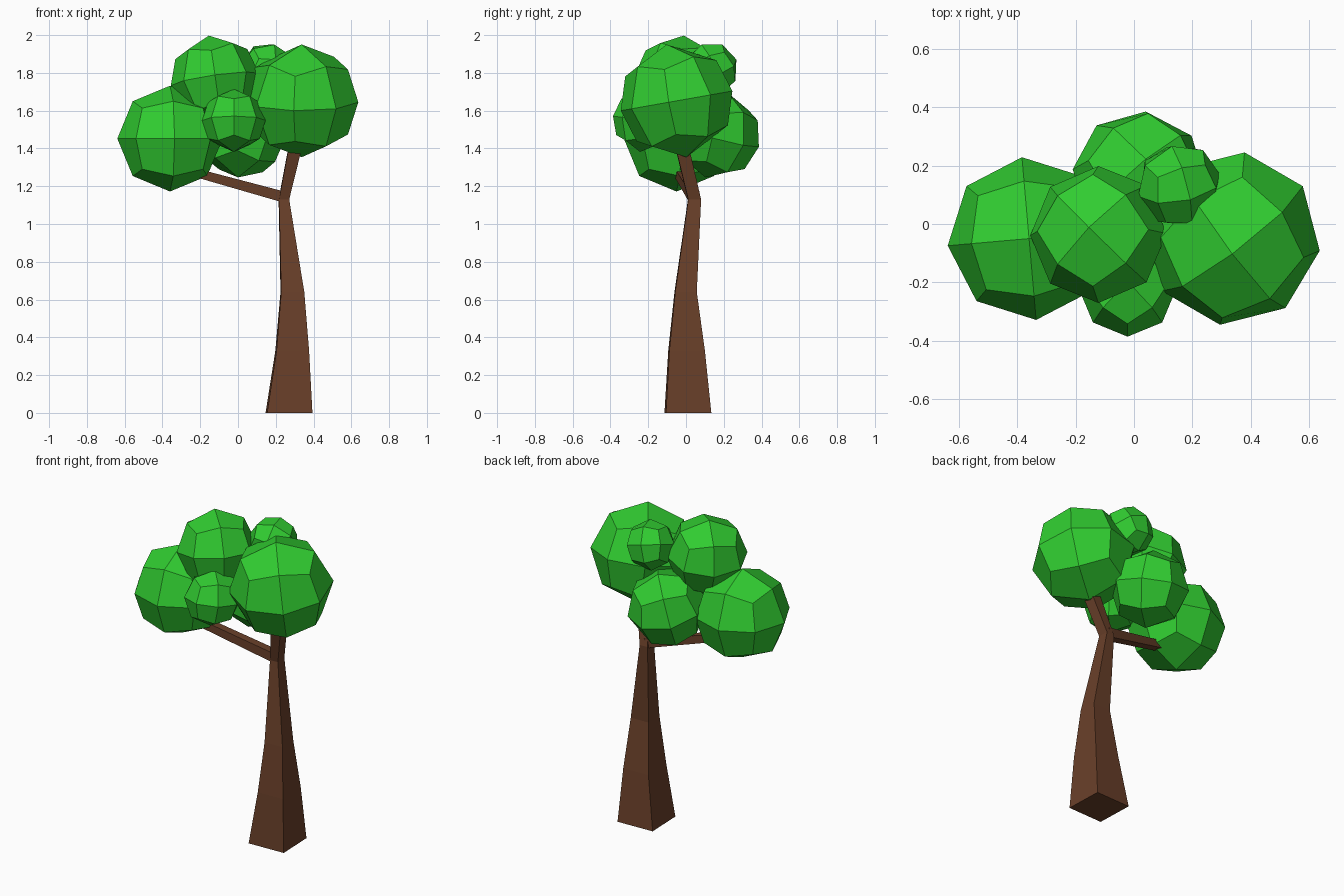
import bpy, bmesh
from math import radians
from mathutils import Vector, Euler, Matrix

if "Cube" in bpy.data.objects:
    bpy.data.objects.remove(bpy.data.objects["Cube"])


def material(name, rgb):
    m = bpy.data.materials.new(name)
    m.diffuse_color = (*rgb, 1)
    m.use_nodes = True
    m.node_tree.nodes["Principled BSDF"].inputs["Base Color"].default_value = m.diffuse_color
    return m


LEAF = material("leaf_green", (0.03, 0.6, 0.03))
BARK = material("bark_brown", (0.14, 0.05, 0.022))


def finish(name, bm, mat):
    bmesh.ops.recalc_face_normals(bm, faces=bm.faces[:])
    me = bpy.data.meshes.new(name)
    bm.to_mesh(me)
    bm.free()
    me.materials.append(mat)
    ob = bpy.data.objects.new(name, me)
    bpy.context.collection.objects.link(ob)
    return ob


def square_loft(name, rings, u, v, twist=0):
    """Loft four-sided rings (centre, half width u, half width v)."""
    bm = bmesh.new()
    u, v = Vector(u), Vector(v)
    rot = Matrix.Rotation(radians(twist), 3, u.cross(v))
    u, v = rot @ u, rot @ v
    loops = []
    for c, a, b in rings:
        loops.append([bm.verts.new(Vector(c) + u * a * i + v * b * j)
                      for i, j in ((-1, -1), (1, -1), (1, 1), (-1, 1))])
    for lo, hi in zip(loops, loops[1:]):
        for k in range(4):
            n = (k + 1) % 4
            bm.faces.new((lo[k], lo[n], hi[n], hi[k]))
    bm.faces.new(loops[0][::-1])
    bm.faces.new(loops[-1])
    return finish(name, bm, BARK)


def leaf_clump(name, centre, radius, tilt):
    """Faceted ball: a cube with each face cut 2 x 2, pushed onto a sphere."""
    bm = bmesh.new()
    bmesh.ops.create_cube(bm, size=2)
    bmesh.ops.subdivide_edges(bm, edges=bm.edges[:], cuts=1, use_grid_fill=True)
    for vert in bm.verts:
        vert.co = vert.co.normalized() * radius
    ob = finish(name, bm, LEAF)
    ob.location = centre
    ob.rotation_euler = Euler([radians(t) for t in tilt])
    # turn about the ball's own axis first, then tilt
    ob.rotation_mode = 'ZYX'
    return ob


# trunk, bending into the upright branch
square_loft("trunk", [
    ((0.27, 0.01, 0.0), 0.12, 0.12),
    ((0.287, 0.003, 0.33), 0.086, 0.094),
    ((0.288, -0.002, 0.64), 0.061, 0.057),
    ((0.243, 0.045, 1.13), 0.027, 0.034),
    ((0.295, -0.012, 1.37), 0.034, 0.035),
    ((0.315, -0.03, 1.48), 0.030, 0.030),
], (1, 0, 0), (0, 1, 0), 2)

# side branch
square_loft("side_branch", [
    ((0.245, 0.045, 1.142), 0.027, 0.030),
    ((-0.19, -0.03, 1.262), 0.024, 0.024),
    ((-0.30, -0.05, 1.29), 0.022, 0.022),
], (0, 1, 0), (0, 0, 1))

# foliage: centre, radius, tilt
for name, centre, radius, tilt in [
    ("left_foliage", (-0.36, -0.05, 1.452), 0.28, (0, 0, 5)),
    ("right_foliage", (0.337, -0.05, 1.652), 0.303, (10, 0, 37)),
    ("top_foliage", (-0.122, -0.036, 1.765), 0.236, (-6, -8, 45)),
    ("front_foliage", (-0.022, -0.22, 1.548), 0.168, (-8, 0, 45)),
    ("back_foliage", (0.02, 0.163, 1.47), 0.232, (-15, 5, 40)),
    ("small_top_foliage", (0.155, 0.132, 1.815), 0.148, (20, 15, 10)),
]:
    leaf_clump(name, centre, radius, tilt)
